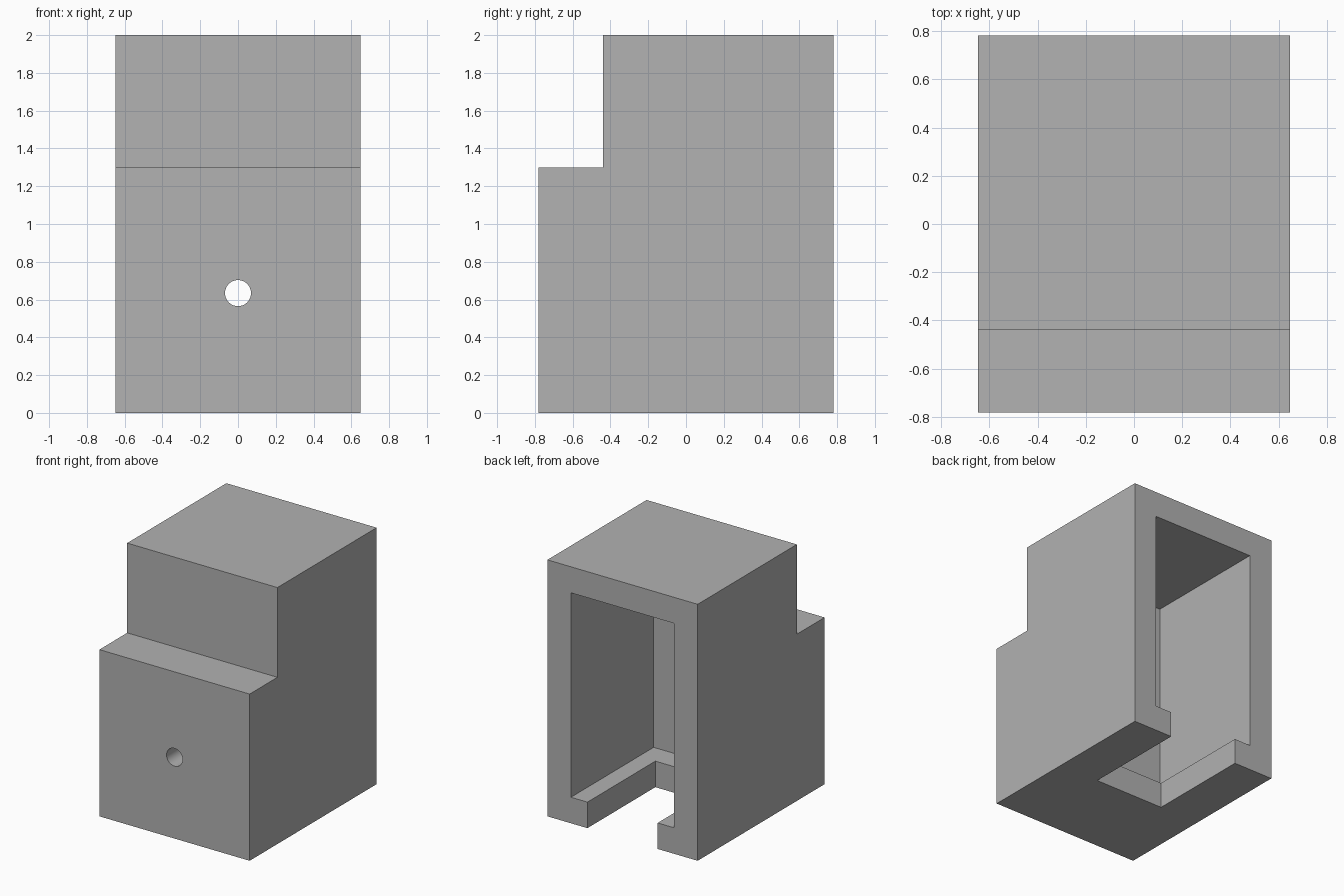
import bpy
import bmesh
import math
from mathutils import Matrix, Vector

default = bpy.data.objects.get("Cube")
if default:
    bpy.data.objects.remove(default, do_unlink=True)

HALF_X, HALF_Y, HEIGHT = 0.648, 0.782, 2.0
WALL = 0.203
STEP_Y, STEP_Z = -0.44, 1.3

grey = bpy.data.materials.new("plain_grey")
grey.use_nodes = True
colour = (0.445, 0.445, 0.445, 1)
grey.diffuse_color = colour
grey.node_tree.nodes["Principled BSDF"].inputs["Base Color"].default_value = colour


def make_object(name, bm):
    bmesh.ops.recalc_face_normals(bm, faces=bm.faces)
    mesh = bpy.data.meshes.new(name)
    bm.to_mesh(mesh)
    bm.free()
    mesh.materials.append(grey)
    obj = bpy.data.objects.new(name, mesh)
    bpy.context.collection.objects.link(obj)
    return obj


def box(name, low, high):
    low, high = Vector(low), Vector(high)
    bm = bmesh.new()
    place = Matrix.Translation((low + high) / 2) @ Matrix.Diagonal((high - low).to_4d())
    bmesh.ops.create_cube(bm, size=1, matrix=place)
    return make_object(name, bm)


# Stepped housing: side profile extruded across the width
profile = [(-HALF_Y, 0), (HALF_Y, 0), (HALF_Y, HEIGHT),
           (STEP_Y, HEIGHT), (STEP_Y, STEP_Z), (-HALF_Y, STEP_Z)]
bm = bmesh.new()
face = bm.faces.new([bm.verts.new((-HALF_X, y, z)) for y, z in profile])
side = bmesh.ops.extrude_face_region(bm, geom=[face])
moved = [v for v in side["geom"] if isinstance(v, bmesh.types.BMVert)]
bmesh.ops.translate(bm, verts=moved, vec=(2 * HALF_X, 0, 0))
housing = make_object("housing", bm)

# Cavity open at the back, and the narrower slot through the floor
inner = HALF_X - WALL
cavity = box("cavity_cutter", (-inner, STEP_Y + WALL, WALL), (inner, 1, HEIGHT - WALL))
slot = box("floor_slot_cutter", (-0.303, -0.055, -0.2), (0.303, 1, 0.5))

# Round hole through the front wall
bm = bmesh.new()
bmesh.ops.create_cone(bm, cap_ends=True, segments=48, radius1=0.069, radius2=0.069, depth=1,
                      matrix=Matrix.Translation((0, -0.5, 0.634)) @ Matrix.Rotation(math.pi / 2, 4, "X"))
hole = make_object("front_hole_cutter", bm)

# Cut the openings
bpy.ops.object.select_all(action="DESELECT")
housing.select_set(True)
bpy.context.view_layer.objects.active = housing
for cutter in (cavity, slot, hole):
    cutter.hide_render = True
    cut = housing.modifiers.new(cutter.name, "BOOLEAN")
    cut.operation = "DIFFERENCE"
    cut.solver = "EXACT"
    cut.object = cutter
    bpy.ops.object.modifier_apply(modifier=cut.name)
    bpy.data.objects.remove(cutter, do_unlink=True)

bpy.ops.object.shade_smooth_by_angle(angle=math.radians(30))
